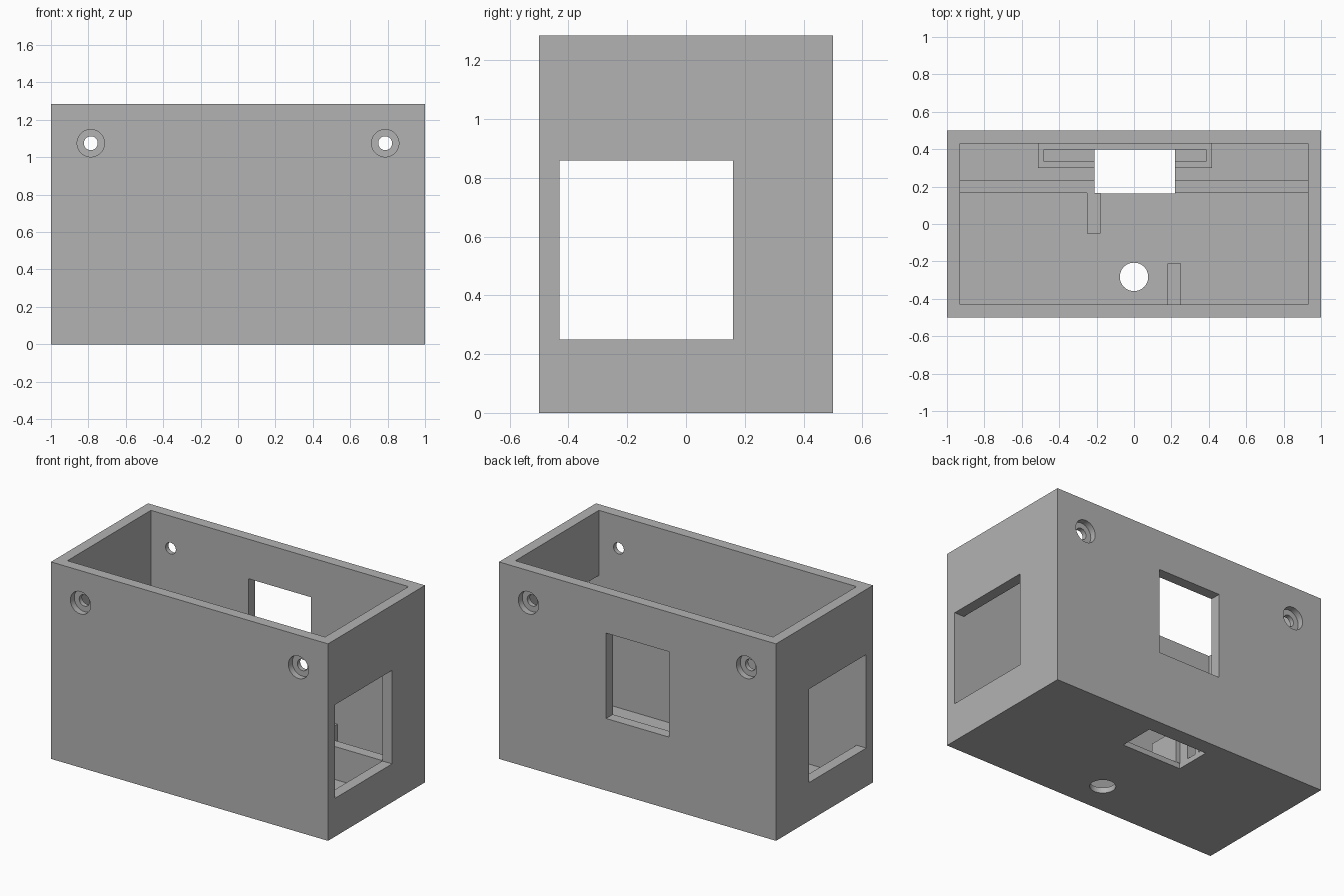
import bpy
import math

cube = bpy.data.objects.get("Cube")
if cube:
    bpy.data.objects.remove(cube, do_unlink=True)

grey = bpy.data.materials.new("grey_plastic")
grey.use_nodes = True
colour = (0.45, 0.45, 0.45, 1)
grey.diffuse_color = colour
grey.node_tree.nodes["Principled BSDF"].inputs["Base Color"].default_value = colour

HEIGHT, WALL, FLOOR, RIB_TOP = 1.285, 0.07, 0.035, 0.25
IN_X, IN_Y = 1 - WALL, 0.5 - WALL


def box(name, x, y, z):
    """Box from (min, max) pairs along each axis."""
    bpy.ops.mesh.primitive_cube_add(size=1, location=[sum(p) / 2 for p in (x, y, z)])
    ob = bpy.context.object
    ob.name = name
    ob.scale = [p[1] - p[0] for p in (x, y, z)]
    bpy.ops.object.transform_apply(location=True, rotation=True, scale=True)
    ob.data.materials.append(grey)
    return ob


def drill(name, radius, depth, location, along_y=False):
    bpy.ops.mesh.primitive_cylinder_add(vertices=48, radius=radius, depth=depth, location=location,
                                        rotation=(math.pi / 2 if along_y else 0, 0, 0))
    ob = bpy.context.object
    ob.name = name
    ob.data.materials.append(grey)
    return ob


def combine(target, other, operation="DIFFERENCE"):
    other.hide_render = True
    mod = target.modifiers.new("combine", "BOOLEAN")
    mod.operation = operation
    mod.solver = "EXACT"
    mod.object = other
    bpy.context.view_layer.objects.active = target
    bpy.ops.object.modifier_apply(modifier=mod.name)
    bpy.data.objects.remove(other, do_unlink=True)


# Open-topped case
case = box("case", (-1, 1), (-0.5, 0.5), (0, HEIGHT))
combine(case, box("cavity", (-IN_X, IN_X), (-IN_Y, IN_Y), (FLOOR, HEIGHT + 0.1)))

# Window through both ends, and window in the back
combine(case, box("end_windows", (-1.1, 1.1), (-IN_Y, 0.16), (RIB_TOP, 0.86)))
combine(case, box("back_window", (-0.227, 0.227), (0.35, 0.6), (0.47, 1.027)))

# Counterbored screw holes, front and back
for x in (-0.787, 0.787):
    combine(case, drill("screw_hole", 0.037, 1.2, (x, 0, 1.075), True))
    for y in (-0.5, 0.5):
        combine(case, drill("counterbore", 0.073, 0.08, (x, y, 1.075), True))

# Cable hole and floor slot
SLOT = ((-0.21, 0.218), (0.163, 0.398), (-0.1, 0.4))
combine(case, drill("cable_hole", 0.076, 0.3, (0, -0.283, 0)))
combine(case, box("floor_slot", *SLOT))

# Low partition, interrupted by the slot
partition = box("partition", (-IN_X, IN_X), (0.165, 0.235), (FLOOR, RIB_TOP))
combine(partition, box("partition_gap", *SLOT))

# Pocket frame against the back wall
frame = box("pocket_frame", (-0.513, 0.417), (0.3, IN_Y), (FLOOR, RIB_TOP))
combine(frame, box("pocket", (-0.48, 0.385), (0.334, 0.398), (0, 0.4)))
combine(frame, box("frame_gap", *SLOT))

# Support ribs on the partition and the front wall
box("partition_rib", (-0.25, -0.18), (-0.05, 0.165), (FLOOR, RIB_TOP))
box("front_rib", (0.18, 0.25), (-IN_Y, -0.21), (FLOOR, RIB_TOP))

# Smooth hole walls, crisp edges
bpy.ops.object.select_all(action="DESELECT")
case.select_set(True)
bpy.context.view_layer.objects.active = case
bpy.ops.object.shade_smooth_by_angle(angle=math.radians(30))
